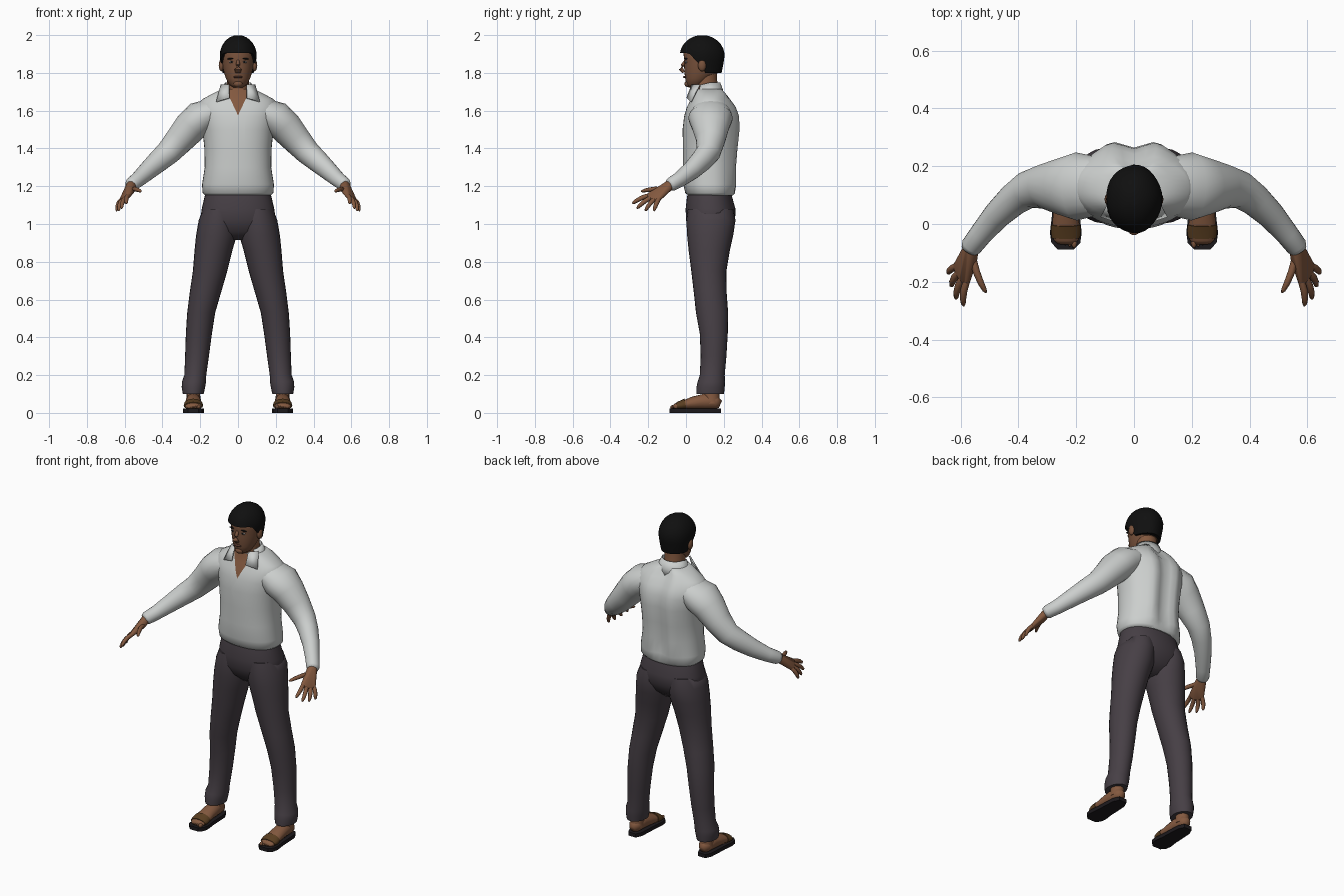
import bpy, bmesh, math
from mathutils import Vector, Matrix

cube = bpy.data.objects.get("Cube")
if cube:
    bpy.data.objects.remove(cube, do_unlink=True)


def material(name, r, g, b):
    m = bpy.data.materials.new(name)
    m.use_nodes = True
    m.diffuse_color = (r, g, b, 1)
    bsdf = m.node_tree.nodes["Principled BSDF"]
    bsdf.inputs["Base Color"].default_value = (r, g, b, 1)
    bsdf.inputs["Roughness"].default_value = 0.9
    return m


SHIRT = material("pale grey cotton", 0.60, 0.62, 0.61)
PANTS = material("dark plum cloth", 0.062, 0.050, 0.060)
SKIN = material("brown skin", 0.23, 0.10, 0.05)
FACE = material("face skin", 0.19, 0.085, 0.045)
HAIR = material("black hair", 0.005, 0.005, 0.005)
SOLE = material("black rubber", 0.012, 0.010, 0.012)
STRAP = material("strap leather", 0.10, 0.048, 0.015)
LIPS = material("lips", 0.11, 0.045, 0.03)
EYE = material("eye white", 0.35, 0.32, 0.30)


def finish(bm, name, *mats, angle=50):
    bmesh.ops.recalc_face_normals(bm, faces=bm.faces)
    mesh = bpy.data.meshes.new(name)
    bm.to_mesh(mesh)
    bm.free()
    ob = bpy.data.objects.new(name, mesh)
    bpy.context.collection.objects.link(ob)
    for m in mats:
        mesh.materials.append(m)
    bpy.ops.object.select_all(action="DESELECT")
    ob.select_set(True)
    bpy.context.view_layer.objects.active = ob
    bpy.ops.object.shade_smooth_by_angle(angle=math.radians(angle))
    return ob


def skin_rings(rings, caps=True):
    """Bridge equal lists of points into a tube."""
    bm = bmesh.new()
    vs = [[bm.verts.new(p) for p in ring] for ring in rings]
    n = len(vs[0])
    for a, b in zip(vs, vs[1:]):
        for i in range(n):
            j = (i + 1) % n
            bm.faces.new((a[i], a[j], b[j], b[i]))
    if caps:
        bm.faces.new(vs[0])
        bm.faces.new(vs[-1])
    return bm


def spow(v, e):
    return math.copysign(abs(v) ** e, v)


def stack(rows, n=28, e=1.0, caps=True):
    """Level oval rings; a row is x, y, z, x radius, y radius."""
    angles = [math.tau * i / n for i in range(n)]
    return skin_rings([[(x + rx * spow(math.cos(a), e), y + ry * spow(math.sin(a), e), z)
                        for a in angles] for x, y, z, rx, ry in rows], caps)


def limb(rows, n=16, s=1):
    """Rings square to a path; a row is x, y, z, side radius, up radius."""
    pts = [Vector(r[:3]) for r in rows]
    rings = []
    for k, row in enumerate(rows):
        t = (pts[min(k + 1, len(pts) - 1)] - pts[max(k - 1, 0)]).normalized()
        side = t.cross(Vector((0, 0, 1))).normalized()
        up = side.cross(t)
        ring = [pts[k] + side * row[3] * math.cos(math.tau * i / n)
                + up * row[4] * math.sin(math.tau * i / n) for i in range(n)]
        rings.append([(p.x * s, p.y, p.z) for p in ring])
    return skin_rings(rings)


def blob(name, loc, size, mat, tilt=0):
    bm = bmesh.new()
    mx = Matrix.Translation(loc) @ Matrix.Rotation(tilt, 4, "Y") @ Matrix.Diagonal((*size, 1))
    bmesh.ops.create_uvsphere(bm, u_segments=12, v_segments=8, radius=1, matrix=mx)
    return finish(bm, name, mat)


# Shirt body, with a V-shaped open neck cut into the front
bm = stack([(0, .13, 1.15, .172, .118), (0, .128, 1.165, .188, .132), (0, .123, 1.21, .190, .137),
            (0, .122, 1.30, .176, .138), (0, .126, 1.40, .178, .142), (0, .130, 1.50, .188, .148),
            (0, .132, 1.57, .205, .142), (0, .130, 1.62, .215, .125), (0, .126, 1.66, .19, .100),
            (0, .122, 1.69, .135, .085), (0, .118, 1.715, .085, .075)], n=40, e=.88)
for v in bm.verts:  # spine hollow and shoulder blades
    if v.co.y > .15 and v.co.z > 1.2:
        v.co.y += .014 * (math.exp(-((abs(v.co.x) - .08) / .04) ** 2) - math.exp(-(v.co.x / .04) ** 2))
for s in (1, -1):
    front = [f for f in bm.faces if f.calc_center_median().y < .10 and f.calc_center_median().z > 1.5]
    geom = front + list({e for f in front for e in f.edges}) + list({v for f in front for v in f.verts})
    bmesh.ops.bisect_plane(bm, geom=geom, plane_co=(0, 0, 1.575), plane_no=(s, 0, -.47))
for f in bm.faces:
    c = f.calc_center_median()
    if c.y < .10 and c.z > 1.575 and abs(c.x) < .47 * (c.z - 1.575):
        f.material_index = 1
finish(bm, "shirt_body", SHIRT, SKIN)

# Collar band, open at the throat, with two pointed flaps
bm = stack([(0, .118, 1.67, .105, .088), (0, .118, 1.71, .088, .078), (0, .115, 1.75, .070, .066)], caps=False)
for v in bm.verts:
    v.co.z -= max(0, .13 - v.co.y) * .25
bmesh.ops.delete(bm, geom=[f for f in bm.faces if f.calc_center_median().y < .07
                           and abs(f.calc_center_median().x) < .056], context="FACES")
ob = finish(bm, "collar_band", SHIRT)
ob.modifiers.new("thickness", "SOLIDIFY").thickness = .006
for side, s in (("left", 1), ("right", -1)):
    bm = bmesh.new()
    flap = [(.045, .035, 1.735), (.088, .075, 1.735), (.112, .030, 1.645), (.045, .008, 1.665)]
    bm.faces.new([bm.verts.new((x * s, y, z)) for x, y, z in flap])
    ob = finish(bm, side + "_collar_flap", SHIRT)
    ob.modifiers.new("thickness", "SOLIDIFY").thickness = .008

# Trouser seat
finish(stack([(0, .125, 1.18, .168, .112), (0, .125, 1.14, .178, .120), (0, .130, 1.08, .192, .132),
              (0, .130, 1.02, .200, .130), (0, .127, .96, .17, .10), (0, .125, .915, .08, .05)],
             n=36, e=.9), "trouser_seat", PANTS)

# Neck and head
finish(stack([(0, .125, 1.60, .07, .07), (0, .112, 1.70, .062, .065), (0, .105, 1.76, .057, .06),
              (0, .105, 1.84, .06, .06)]), "neck", SKIN)
finish(stack([(0, .040, 1.722, .022, .024), (0, .052, 1.737, .046, .050), (0, .065, 1.77, .064, .069),
              (0, .080, 1.80, .074, .088), (0, .088, 1.835, .082, .098), (0, .090, 1.87, .085, .099),
              (0, .090, 1.91, .086, .105), (0, .09, 1.95, .07, .085), (0, .09, 1.98, .03, .04)]),
       "head", FACE, angle=80)

# Hair cap with a hairline that drops from the brow to the nape
rings = []
for k in range(-1, 10):
    t = max(k, 0) / 9
    ring = []
    for i in range(32):
        a = math.tau * i / 32
        line = 1.80 + .105 * min(1, max(0, (.2 - math.sin(a)) / .8))
        z = line + (1.999 - line) * math.sin(t * math.pi / 2)
        r = math.sqrt(max(0, 1 - ((z - 1.89) / .11) ** 2)) if z > 1.89 else 1 - 2 * (1.89 - z) ** 1.1
        r = max(r, .08) * (.8 if k < 0 else 1 + .012 * math.cos(5 * a))
        ring.append((.098 * r * math.cos(a), .086 + .119 * r * math.sin(a), z))
    rings.append(ring)
finish(skin_rings(rings), "hair", HAIR, angle=70)

# Face details
finish(limb([(0, -.002, 1.868, .008, .006), (0, -.018, 1.84, .011, .010), (0, -.026, 1.82, .018, .013),
             (0, -.012, 1.803, .016, .008)], n=10), "nose", FACE, angle=80)
blob("mouth", (0, -.006, 1.778), (.026, .010, .006), LIPS)
blob("chin", (0, .012, 1.742), (.026, .020, .018), FACE)
for side, s in (("left", 1), ("right", -1)):
    blob(side + "_eye", (.034 * s, .001, 1.857), (.015, .006, .006), EYE)
    blob(side + "_pupil", (.034 * s, -.004, 1.857), (.006, .003, .006), HAIR)
    blob(side + "_eyebrow", (.036 * s, 0, 1.876), (.022, .008, .004), HAIR, .12 * s)
    blob(side + "_ear", (.088 * s, .085, 1.84), (.014, .022, .032), FACE)

for side, s in (("left", 1), ("right", -1)):
    # Sleeve with a narrow cuff
    finish(limb([(.12, .132, 1.60, .10, .070), (.20, .130, 1.560, .118, .092), (.25, .130, 1.515, .100, .088),
                 (.31, .130, 1.445, .078, .077), (.37, .118, 1.378, .064, .066), (.42, .082, 1.335, .056, .060),
                 (.475, .030, 1.285, .048, .051), (.53, -.035, 1.235, .040, .041),
                 (.563, -.078, 1.210, .037, .037), (.570, -.090, 1.204, .030, .030)], 20, s),
           side + "_sleeve", SHIRT, angle=70)

    # Palm as a hull between wrist and knuckles, then fingers and thumb
    knuckles = [(.580, -.200, 1.150), (.595, -.188, 1.138), (.607, -.168, 1.131), (.614, -.145, 1.132)]
    tips = [(.590, -.284, 1.108), (.616, -.260, 1.082), (.632, -.216, 1.069), (.643, -.170, 1.068)]
    bm = bmesh.new()
    for p, r in [((.562, -.078, 1.212), .026), ((.560, -.125, 1.182), .017)] + [(k, .012) for k in knuckles]:
        bmesh.ops.create_icosphere(bm, subdivisions=2, radius=r, matrix=Matrix.Translation((p[0] * s, *p[1:])))
    hull = bmesh.ops.convex_hull(bm, input=bm.verts)
    bmesh.ops.delete(bm, geom=list({v for v in hull["geom_interior"] if isinstance(v, bmesh.types.BMVert)}),
                     context="VERTS")
    finish(bm, side + "_palm", SKIN, angle=70)
    digits = list(zip(("index_finger", "middle_finger", "ring_finger", "little_finger"), knuckles, tips))
    digits.append(("thumb", (.556, -.125, 1.184), (.512, -.238, 1.172)))
    for name, a, b in digits:
        a, b = Vector(a), Vector(b)
        rows = []
        for t, r in ((0, .012), (.35, .0125), (.7, .011), (.92, .008), (1, .003)):
            p = a.lerp(b, t) + Vector((.006, 0, .006)) * math.sin(t * math.pi)
            rows.append((*p, r, r))
        finish(limb(rows, 8, s), side + "_" + name, SKIN, angle=80)

    # Trouser leg with a bunched hem
    finish(stack([(x * s, y, z, rx, ry) for x, y, z, rx, ry in
                  [(.100, .130, 1.08, .085, .120), (.106, .132, 1.02, .102, .130), (.114, .128, .94, .108, .122),
                   (.130, .123, .86, .100, .109), (.148, .121, .75, .091, .093), (.172, .128, .64, .083, .087),
                   (.195, .138, .53, .074, .085), (.207, .147, .42, .069, .074), (.217, .146, .30, .063, .068),
                   (.226, .139, .20, .058, .066), (.233, .134, .165, .064, .072), (.236, .130, .135, .062, .075),
                   (.237, .128, .10, .055, .073)]], n=24), side + "_trouser_leg", PANTS, angle=70)

    # Foot, toes and sandal
    finish(stack([(.236 * s, .135, z, r, r * 1.15) for z, r in ((.05, .04), (.09, .036), (.16, .036))], 16),
           side + "_ankle", SKIN)
    foot = [(.236, .182, .045, .018, .020), (.236, .160, .055, .036, .036), (.236, .10, .060, .041, .042),
            (.236, .04, .052, .044, .035), (.236, -.02, .040, .048, .023), (.236, -.055, .034, .043, .016),
            (.236, -.068, .030, .030, .010)]
    finish(limb(foot, 16, s), side + "_foot", SKIN, angle=80)
    for i in range(5):
        big = 1.5 if i == 0 else 1
        blob(f"{side}_toe_{i + 1}", ((.207 + .0155 * i) * s, -.064 + .005 * i, .030),
             (.008 * big ** .5, .020, .008 * big), SKIN)
    strap = [(.236, -.002, .045, .050, .031), (.236, -.025, .040, .052, .026), (.236, -.048, .036, .049, .021)]
    finish(limb(strap, 16, s), side + "_sandal_strap", STRAP)
    bm = bmesh.new()
    outline = [(.042, .150), (.046, .08), (.048, .03), (.055, -.03), (.050, -.065), (.028, -.088)]
    rim = [(x, y) for x, y in outline] + [(-x, y) for x, y in reversed(outline)] + [(-.025, .186), (.025, .186)]
    base = bm.faces.new([bm.verts.new((.236 * s + x, y, 0)) for x, y in rim])
    top = bmesh.ops.extrude_face_region(bm, geom=[base])["geom"]
    bmesh.ops.translate(bm, vec=(0, 0, .022), verts=[v for v in top if isinstance(v, bmesh.types.BMVert)])
    finish(bm, side + "_sandal_sole", SOLE, angle=40)
